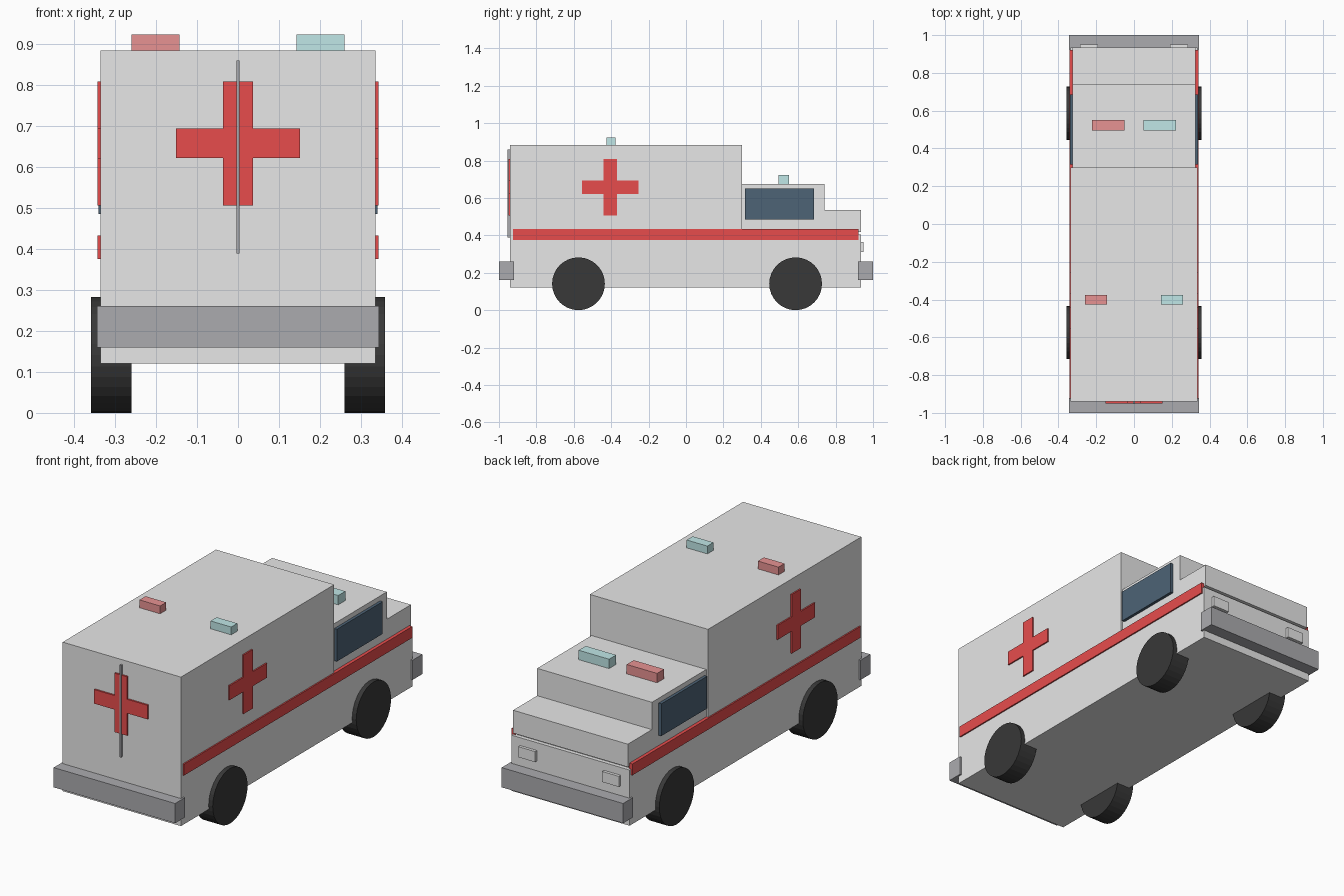
import bpy, bmesh
from math import pi
from mathutils import Matrix, Vector

cube = bpy.data.objects.get("Cube")
if cube:
    bpy.data.objects.remove(cube, do_unlink=True)


def material(name, r, g, b):
    m = bpy.data.materials.new(name)
    m.use_nodes = True
    m.diffuse_color = (r, g, b, 1)
    bsdf = next(n for n in m.node_tree.nodes if n.type == 'BSDF_PRINCIPLED')
    bsdf.inputs["Base Color"].default_value = (r, g, b, 1)
    return m


WHITE = material("body white", 0.8, 0.8, 0.8)
RED = material("marking red", 0.82, 0.075, 0.075)
GREY = material("bumper grey", 0.41, 0.41, 0.43)
GLASS = material("window blue", 0.075, 0.125, 0.18)
RUBBER = material("tyre black", 0.04, 0.04, 0.04)
PINK = material("beacon red", 0.8, 0.29, 0.29)
TEAL = material("beacon teal", 0.53, 0.8, 0.8)


def finish(name, bm, mat):
    bmesh.ops.recalc_face_normals(bm, faces=bm.faces)
    mesh = bpy.data.meshes.new(name)
    bm.to_mesh(mesh)
    bm.free()
    mesh.materials.append(mat)
    obj = bpy.data.objects.new(name, mesh)
    bpy.context.collection.objects.link(obj)
    return obj


def box(name, x, y, z, mat):
    """Block spanning the given (low, high) ranges."""
    bm = bmesh.new()
    spans = (x, y, z)
    size = Vector([b - a for a, b in spans])
    centre = Vector([(a + b) / 2 for a, b in spans])
    bmesh.ops.create_cube(bm, size=1, matrix=Matrix.Translation(centre) @ Matrix.Diagonal(size).to_4x4())
    return finish(name, bm, mat)


def prism(name, points, axis, low, high, mat):
    """Flat outline extruded along x (points are y, z) or y (points are x, z)."""
    def place(p, d):
        return (d, p[0], p[1]) if axis == 'X' else (p[0], d, p[1])
    bm = bmesh.new()
    face = bm.faces.new([bm.verts.new(place(p, low)) for p in points])
    new = bmesh.ops.extrude_face_region(bm, geom=[face])["geom"]
    shift = Vector(place((0, 0), high - low))
    bmesh.ops.translate(bm, verts=[v for v in new if isinstance(v, bmesh.types.BMVert)], vec=shift)
    return finish(name, bm, mat)


def cross(u, v, arm, half):
    """Outline of a plus sign centred on (u, v)."""
    corner = [(half, arm), (half, half), (arm, half)]
    pts = []
    for sx, sz in ((1, 1), (1, -1), (-1, -1), (-1, 1)):
        quarter = corner if sx == sz else corner[::-1]
        pts += [(u + sx * a, v + sz * b) for a, b in quarter]
    return pts


# Body: lower shell with tall rear compartment, then the stepped cab and hood
W = 0.335
prism("main_body", [(-0.94, 0.12), (0.935, 0.12), (0.935, 0.405), (0.3, 0.405),
                    (0.3, 0.883), (-0.94, 0.883)], 'X', -W, W, WHITE)
prism("cab_and_hood", [(0.295, 0.418), (0.935, 0.418), (0.935, 0.535), (0.74, 0.535),
                       (0.74, 0.675), (0.295, 0.675)], 'X', -0.325, 0.325, WHITE)
box("hood_seam", (-0.315, 0.315), (0.295, 0.915), (0.4, 0.42), WHITE)

# Bumpers
for name, span in (("rear_bumper", (-1, -0.92)), ("front_bumper", (0.92, 1))):
    box(name, (-0.344, 0.344), span, (0.16, 0.261), GREY)

# Parts repeated on both sides
for side, s in (("left", 1), ("right", -1)):
    def across(a, b):
        return tuple(sorted((s * a, s * b)))

    box(side + "_stripe", across(0.322, 0.342), (-0.925, 0.922), (0.375, 0.433), RED)
    box(side + "_window", across(0.32, 0.34), (0.315, 0.685), (0.485, 0.65), GLASS)
    lo, hi = across(W - 0.002, 0.342)
    prism(side + "_cross", cross(-0.405, 0.657, 0.151, 0.037), 'X', lo, hi, RED)
    box(side + "_headlight", across(0.19, 0.285), (0.93, 0.95), (0.311, 0.365), WHITE)
    for end, y in (("rear", -0.575), ("front", 0.586)):
        bm = bmesh.new()
        bmesh.ops.create_cone(bm, cap_ends=True, segments=32, radius1=0.141, radius2=0.141, depth=0.098,
                              matrix=Matrix.Translation((s * 0.309, y, 0.141)) @ Matrix.Rotation(pi / 2, 4, 'Y'))
        finish(f"{side}_{end}_wheel", bm, RUBBER)

    # Roof beacons
    tint = TEAL if s > 0 else PINK
    box(side + "_roof_beacon", across(0.143, 0.26), (-0.426, -0.377), (0.88, 0.923), tint)
    box(side + "_cab_beacon", across(0.05, 0.222), (0.494, 0.551), (0.67, 0.723), tint)

# Rear door cross and the bar between the doors
prism("rear_cross", cross(0, 0.657, 0.151, 0.036), 'Y', -0.949, -0.938, RED)
box("rear_door_bar", (-0.004, 0.004), (-0.954, -0.938), (0.388, 0.859), GREY)
